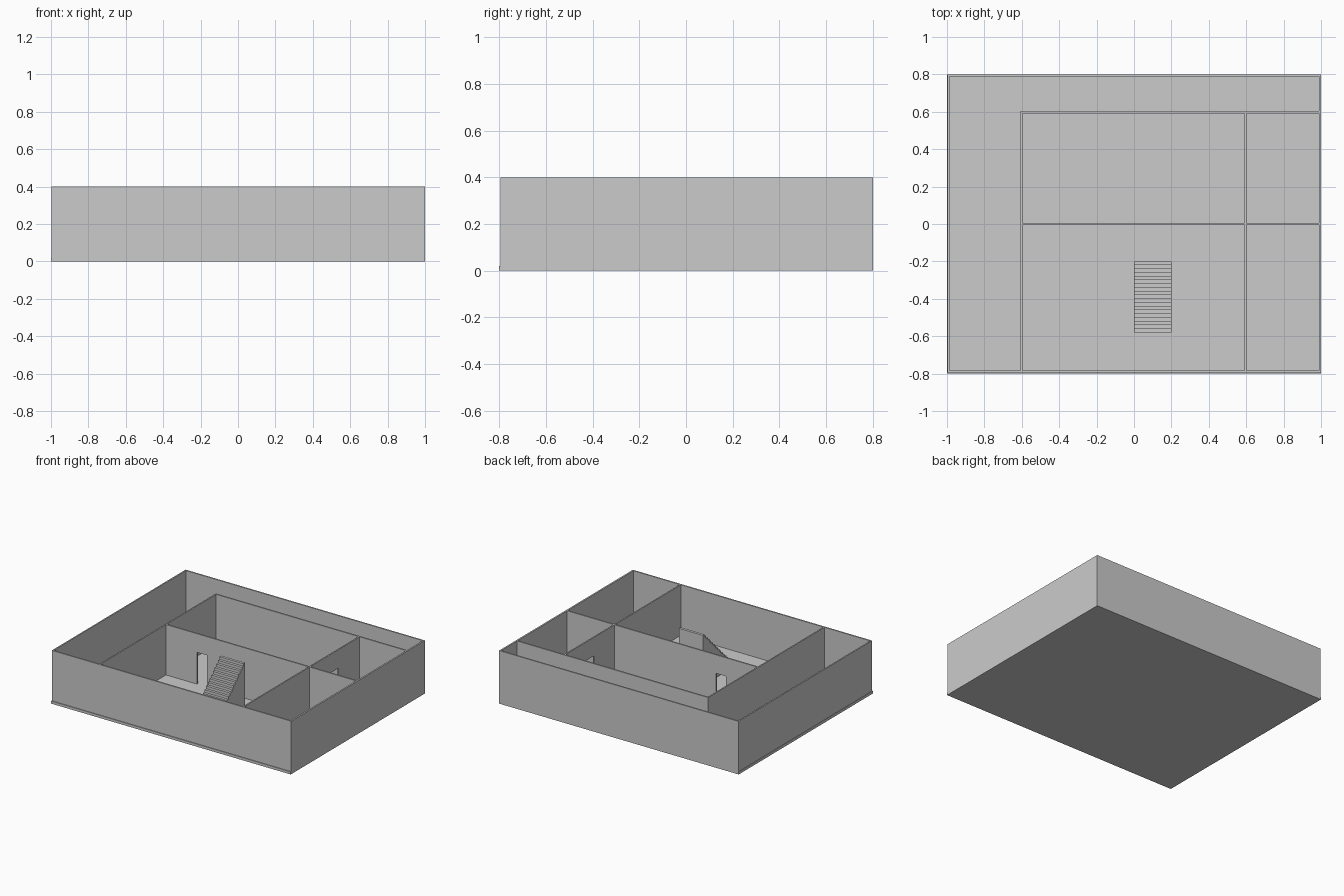
import bpy, bmesh

if "Cube" in bpy.data.objects:
    bpy.data.objects.remove(bpy.data.objects["Cube"])

FLOOR, TOP = 0.02, 0.40
DOOR_TOP = 0.26


def prism(name, profile, run, a, b):
    """Extrude a (distance, z) profile along the axis across the run, from a to b."""
    bm = bmesh.new()
    pts = [(u, a, z) if run == 'x' else (a, u, z) for u, z in profile]
    face = bm.faces.new([bm.verts.new(p) for p in pts])
    ext = bmesh.ops.extrude_face_region(bm, geom=[face])
    verts = [g for g in ext['geom'] if isinstance(g, bmesh.types.BMVert)]
    shift = (0, b - a, 0) if run == 'x' else (b - a, 0, 0)
    bmesh.ops.translate(bm, verts=verts, vec=shift)
    bmesh.ops.recalc_face_normals(bm, faces=bm.faces)
    mesh = bpy.data.meshes.new(name)
    bm.to_mesh(mesh)
    bm.free()
    obj = bpy.data.objects.new(name, mesh)
    bpy.context.collection.objects.link(obj)
    return obj


def wall(name, run, start, end, a, b, door=None):
    """Full-height wall, optionally notched by a doorway (from, to)."""
    profile = [(start, FLOOR)]
    if door:
        d0, d1 = door
        profile += [(d0, FLOOR), (d0, DOOR_TOP), (d1, DOOR_TOP), (d1, FLOOR)]
    profile += [(end, FLOOR), (end, TOP), (start, TOP)]
    return prism(name, profile, run, a, b)


# floor slab
prism("floor", [(-1, 0), (1, 0), (1, FLOOR), (-1, FLOOR)], 'x', -0.8, 0.8)

# outer walls
wall("front_wall", 'x', -0.997, 1.0, -0.795, -0.784)
wall("back_wall", 'x', -0.997, 1.0, 0.789, 0.8)
wall("left_wall", 'y', -0.784, 0.789, -0.997, -0.987)
wall("right_wall", 'y', -0.784, 0.789, 0.988, 1.0)

# partition walls
wall("left_partition", 'y', -0.784, 0.603, -0.607, -0.597)
wall("rear_partition", 'x', -0.597, 0.988, 0.592, 0.603)
wall("right_partition", 'y', -0.784, 0.592, 0.591, 0.601, door=(0.25, 0.34))
wall("middle_partition", 'x', -0.597, 0.591, -0.005, 0.006, door=(-0.34, -0.255))
wall("side_room_partition", 'x', 0.601, 0.988, -0.005, 0.006)

# solid staircase, stepped profile rising to the rear
STEPS, RUN, RISE = 19, 0.02, 0.02
profile = [(-0.2, FLOOR), (-0.58, FLOOR)]
for i in range(STEPS):
    z = FLOOR + RISE * (i + 1)
    profile += [(-0.58 + RUN * i, z), (-0.58 + RUN * (i + 1), z)]
prism("staircase", profile, 'y', 0.0, 0.2)
